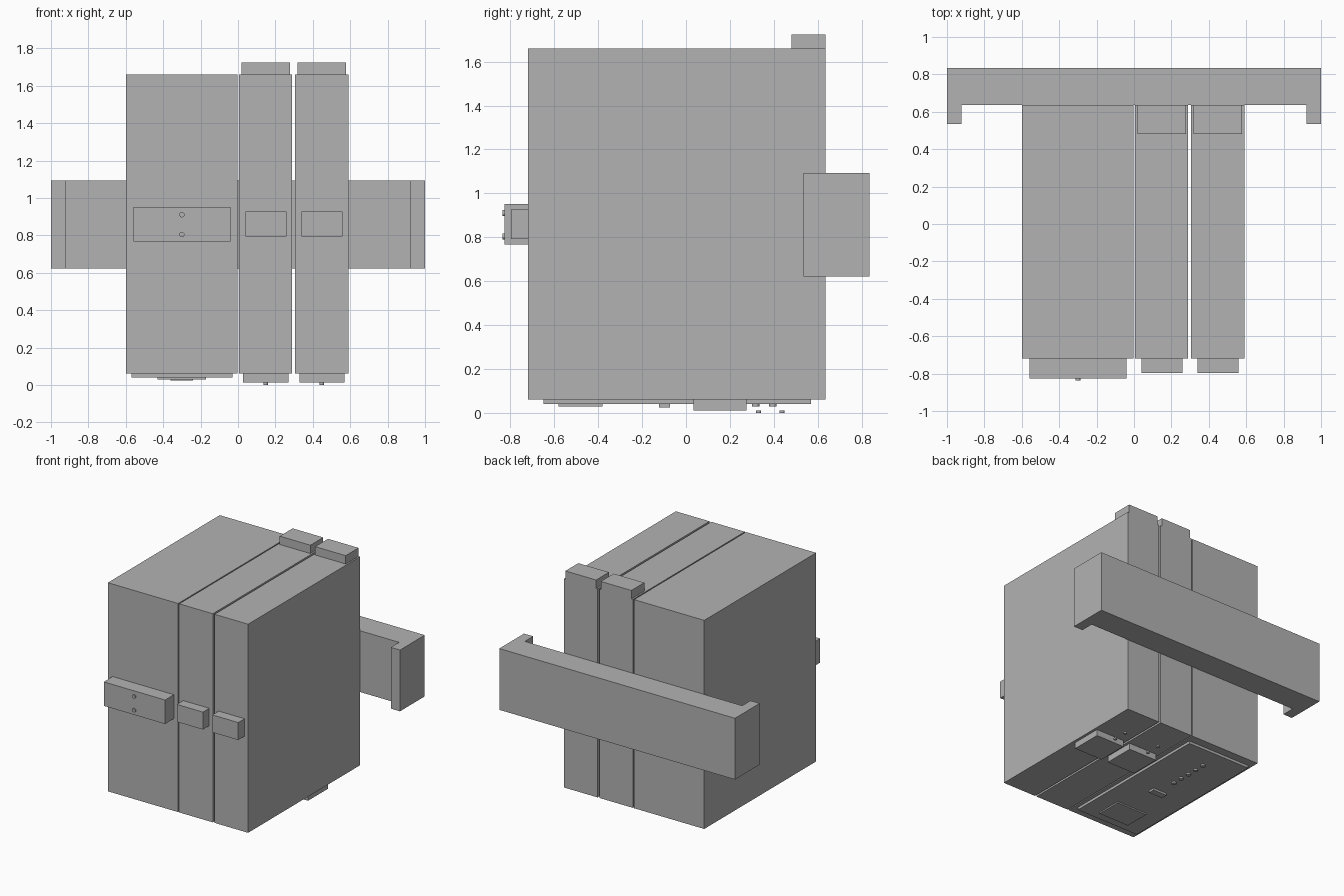
import bpy, bmesh
from mathutils import Matrix

if "Cube" in bpy.data.objects:
    bpy.data.objects.remove(bpy.data.objects["Cube"])

grey = bpy.data.materials.new("mid_grey")
grey.diffuse_color = (0.45, 0.45, 0.45, 1)
grey.use_nodes = True
grey.node_tree.nodes["Principled BSDF"].inputs["Base Color"].default_value = grey.diffuse_color


def finish(name, bm):
    bmesh.ops.recalc_face_normals(bm, faces=bm.faces)
    me = bpy.data.meshes.new(name)
    bm.to_mesh(me)
    bm.free()
    me.materials.append(grey)
    ob = bpy.data.objects.new(name, me)
    bpy.context.collection.objects.link(ob)
    return ob


def box(name, x, y, z):
    bm = bmesh.new()
    bmesh.ops.create_cube(bm, size=1)
    for v in bm.verts:
        v.co = [a[0] + (c + 0.5) * (a[1] - a[0]) for a, c in zip((x, y, z), v.co)]
    return finish(name, bm)


def disc(name, centre, radius, depth, axis='Z'):
    rot = Matrix.Rotation(1.5707963, 4, 'X') if axis == 'Y' else Matrix()
    bm = bmesh.new()
    bmesh.ops.create_cone(bm, cap_ends=True, segments=20, radius1=radius, radius2=radius,
                          depth=depth, matrix=Matrix.Translation(centre) @ rot)
    ob = finish(name, bm)
    for p in ob.data.polygons:
        p.use_smooth = len(p.vertices) == 4
    for e in ob.data.edges:
        a, b = (ob.data.vertices[i].co for i in e.vertices)
        k = 1 if axis == 'Y' else 2
        e.use_edge_sharp = abs(a[k] - b[k]) < 1e-5
    return ob


FRONT, BACK, LOW, HIGH = -0.72, 0.636, 0.06, 1.66

# Wide cabinet with its front handle and two buttons
box("wide_cabinet", (-0.6, -0.004), (FRONT, BACK), (LOW, HIGH))
box("wide_handle", (-0.56, -0.04), (-0.827, FRONT), (0.767, 0.951))
for z in (0.804, 0.91):
    disc("handle_button", (-0.3, -0.831, z), 0.014, 0.01, 'Y')

# Underside panel of the wide cabinet with its fittings
box("underside_panel", (-0.57, -0.03), (-0.65, 0.57), (0.04, LOW))
box("underside_plate", (-0.43, -0.17), (-0.58, -0.38), (0.03, 0.04))
box("underside_socket", (-0.36, -0.24), (-0.122, -0.072), (0.024, 0.04))
for i in range(5):
    disc("underside_knob", (-0.3, 0.08 + 0.079 * i, 0.034), 0.017, 0.012)

# Two narrow cabinets, each with a handle, top block and underside block
for x0 in (0.005, 0.305):
    box("narrow_cabinet", (x0, x0 + 0.285), (FRONT, BACK), (LOW, HIGH))
    box("narrow_handle", (x0 + 0.035, x0 + 0.255), (-0.797, FRONT), (0.793, 0.927))
    box("top_block", (x0 + 0.013, x0 + 0.273), (0.48, BACK), (HIGH, 1.724))
    box("underside_block", (x0 + 0.023, x0 + 0.265), (0.035, 0.275), (0.012, LOW))
    for y in (0.33, 0.437):
        disc("underside_button", (x0 + 0.143, y, 0.006), 0.012, 0.012)

# Rear bracket: one C-shaped profile extruded upwards
half = [(1, 0.835), (1, 0.535), (0.922, 0.535), (0.922, BACK)]
outline = half + [(-x, y) for x, y in reversed(half)]
bm = bmesh.new()
face = bm.faces.new([bm.verts.new((x, y, 0.622)) for x, y in outline])
top = bmesh.ops.extrude_face_region(bm, geom=[face])["geom"]
bmesh.ops.translate(bm, vec=(0, 0, 0.47), verts=[v for v in top if isinstance(v, bmesh.types.BMVert)])
finish("rear_bracket", bm)
